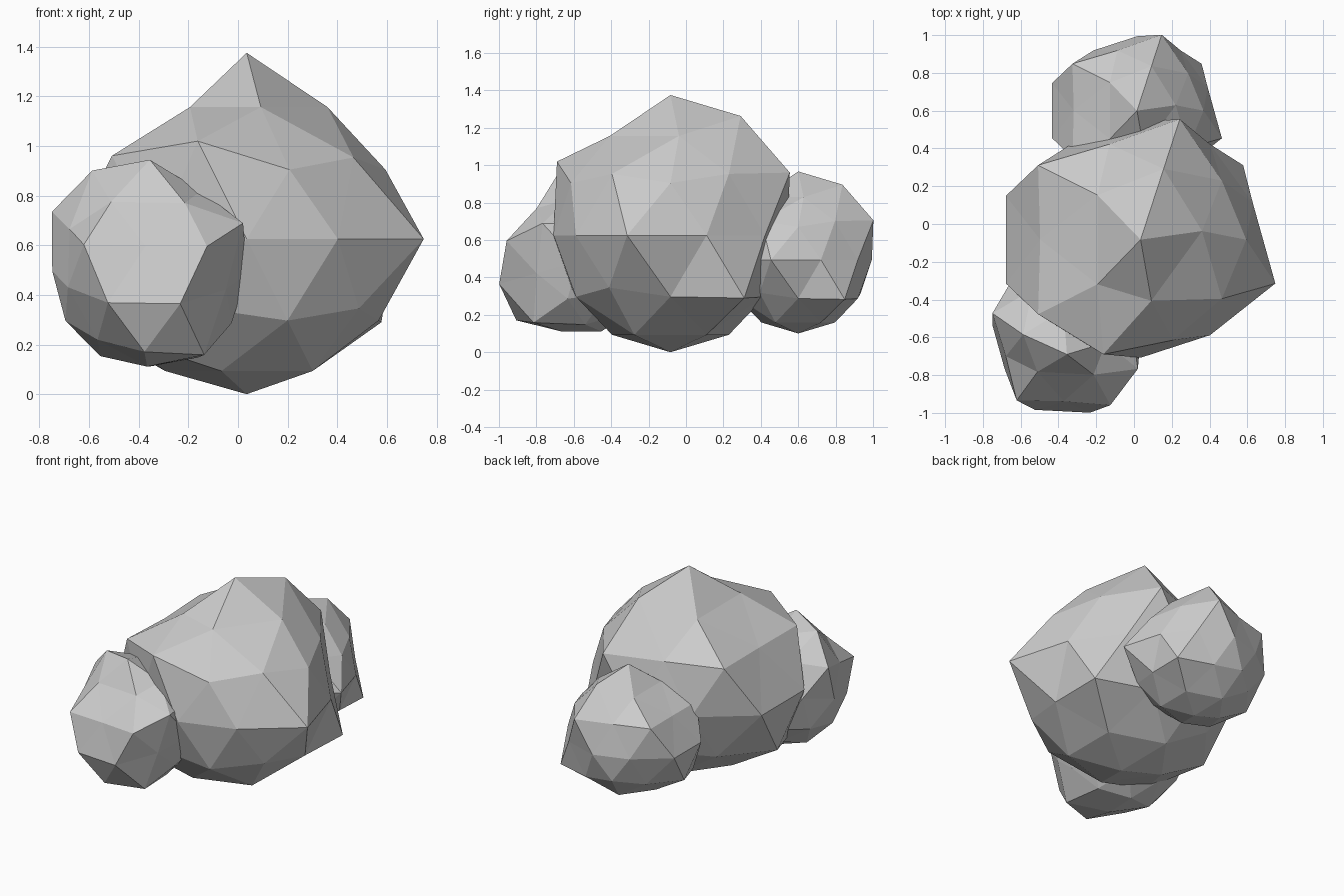
import bpy, bmesh
from math import radians, sqrt
from mathutils import Euler, Matrix, Vector

default_cube = bpy.data.objects.get("Cube")
if default_cube:
    bpy.data.objects.remove(default_cube, do_unlink=True)

RADIUS = 0.625
PEAK_STRETCH = 1.2

# Outward bulges of the stone: height on the unit sphere, azimuth in degrees
PEAKS = [(1, 0), (.85, 72), (.45, 72), (.45, 144), (.45, 216), (.53, 252),
         (0, 162), (0, 198), (0, 342), (-.45, 36), (-.45, 180), (-.53, 216)]

# Sideways shifts of the corners around the crown: azimuth, turn in degrees
CROWN_TURNS = [(0, 8), (144, -10), (216, 10), (288, -8)]
CROWN_HEIGHT = .85


def direction(height, azimuth):
    """Unit vector at a given height and azimuth."""
    flat = Vector((sqrt(1 - height * height), 0, height))
    return Matrix.Rotation(radians(azimuth), 3, "Z") @ flat


def nearest_vertex(bm, height, azimuth):
    target = direction(height, azimuth)
    return max(bm.verts, key=lambda vert: vert.co.normalized().dot(target))


def make_material(name, colour):
    material = bpy.data.materials.new(name)
    material.use_nodes = True
    material.diffuse_color = colour
    shader = material.node_tree.nodes["Principled BSDF"]
    shader.inputs["Base Color"].default_value = colour
    shader.inputs["Roughness"].default_value = 0.9
    return material


def make_stone_mesh(material):
    """Faceted sphere with some corners pulled outward."""
    bm = bmesh.new()
    bmesh.ops.create_icosphere(bm, subdivisions=2, radius=RADIUS)
    peaks = [nearest_vertex(bm, *peak) for peak in PEAKS]
    crown = [(nearest_vertex(bm, CROWN_HEIGHT, azimuth), turn)
             for azimuth, turn in CROWN_TURNS]
    for vert in peaks:
        vert.co *= PEAK_STRETCH
    for vert, turn in crown:
        vert.co = Matrix.Rotation(radians(turn), 3, "Z") @ vert.co
    mesh = bpy.data.meshes.new("stone")
    bm.to_mesh(mesh)
    bm.free()
    mesh.materials.append(material)
    return mesh


def place_stone(name, mesh, location, scale=1.0, tilt=0, turn=0):
    """Turn the stone about z, then tilt it toward the front."""
    stone = bpy.data.objects.new(name, mesh)
    bpy.context.collection.objects.link(stone)
    tilted = Matrix.Rotation(radians(tilt), 3, "X")
    turned = Matrix.Rotation(radians(turn), 3, "Z")
    stone.rotation_euler = (tilted @ turned).to_euler()
    stone.location = location
    stone.scale = (scale, scale, scale)
    return stone


stone_grey = make_material("stone grey", (0.6, 0.6, 0.6, 1))
stone_mesh = make_stone_mesh(stone_grey)

# One large boulder with a smaller copy on either side
place_stone("large_boulder", stone_mesh, (.035, -.083, RADIUS))
place_stone("back_boulder", stone_mesh, (.016, .6, .494), scale=.63)
place_stone("front_boulder", stone_mesh, (-.355, -.56, .49),
            scale=.63, tilt=16, turn=87)
